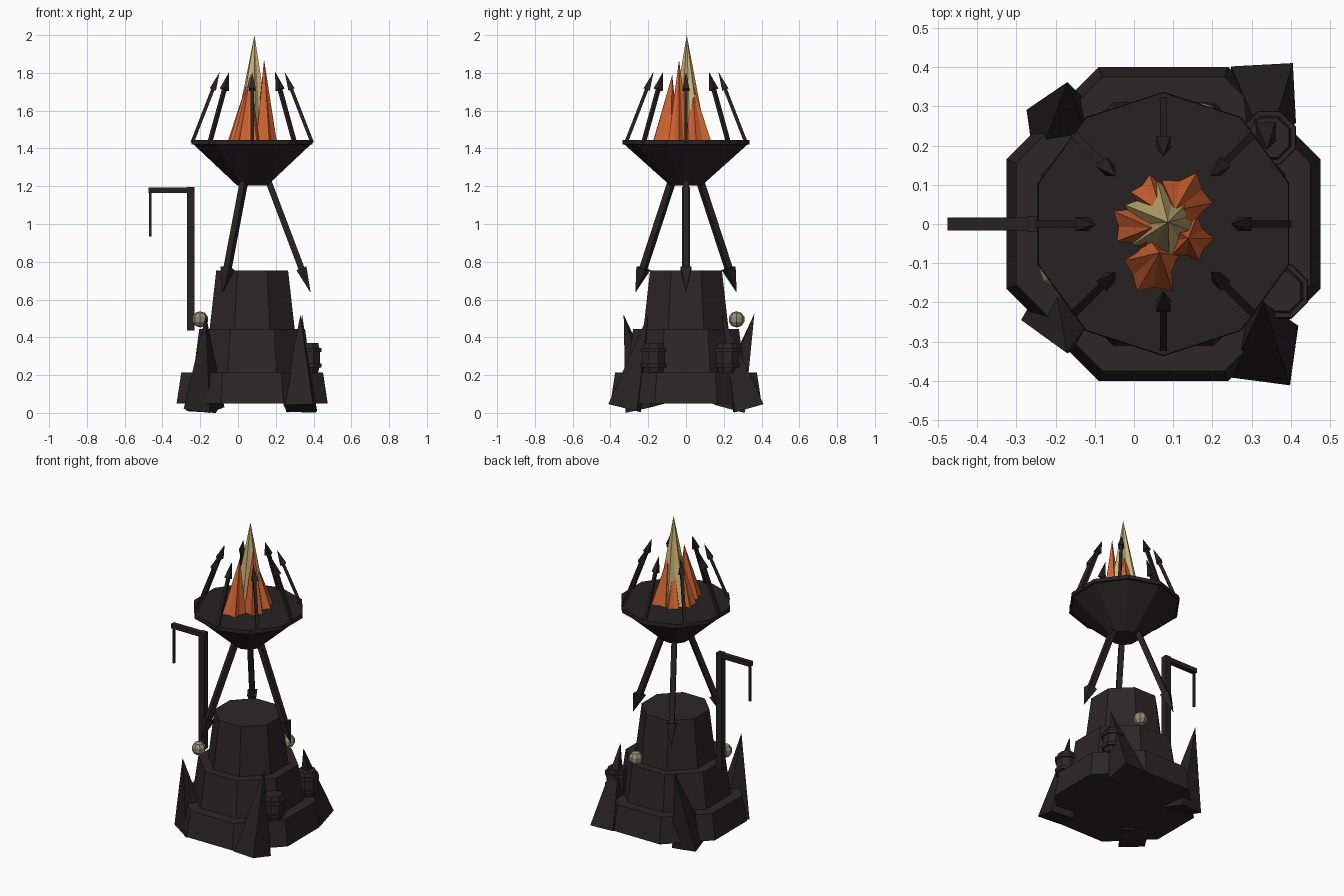
import bpy, bmesh, random
from math import pi, cos, sin, radians
from mathutils import Vector, Matrix

cube = bpy.data.objects.get("Cube")
if cube:
    bpy.data.objects.remove(cube, do_unlink=True)

random.seed(4)
CX = 0.075  # tower axis


def material(name, rgb):
    m = bpy.data.materials.new(name)
    m.use_nodes = True
    m.diffuse_color = (*rgb, 1)
    bsdf = next(n for n in m.node_tree.nodes if n.type == 'BSDF_PRINCIPLED')
    bsdf.inputs["Base Color"].default_value = (*rgb, 1)
    return m


STONE = material("dark stone", (0.027, 0.019, 0.019))
IRON = material("dark iron", (0.02, 0.016, 0.016))
ORANGE = material("flame orange", (0.68, 0.13, 0.03))
YELLOW = material("flame yellow", (0.62, 0.46, 0.19))
BONE = material("bone", (0.3, 0.26, 0.18))


def finish(name, bm, mat):
    bmesh.ops.recalc_face_normals(bm, faces=bm.faces)
    mesh = bpy.data.meshes.new(name)
    bm.to_mesh(mesh)
    bm.free()
    mesh.materials.append(mat)
    obj = bpy.data.objects.new(name, mesh)
    bpy.context.collection.objects.link(obj)
    return obj


def lathe(bm, profile, sides, turn=0.0, matrix=Matrix()):
    """Stack polygon rings from (radius, height) pairs; radius 0 makes a point."""
    rings = []
    for r, z in profile:
        count = sides if r else 1
        rings.append([bm.verts.new(matrix @ Vector((r * cos(turn + 2 * pi * i / sides),
                                                    r * sin(turn + 2 * pi * i / sides), z)))
                      for i in range(count)])
    for low, high in zip(rings, rings[1:]):
        for i in range(sides):
            j = (i + 1) % sides
            quad = [low[i], low[j % len(low)], high[j % len(high)], high[i % len(high)]]
            bm.faces.new(list(dict.fromkeys(quad)))
    for ring in (rings[0], rings[-1]):
        if len(ring) > 2:
            bm.faces.new(ring)


def box(name, low, high, mat):
    low, high = Vector(low), Vector(high)
    bm = bmesh.new()
    bmesh.ops.create_cube(bm, size=1, matrix=Matrix.Translation((low + high) / 2)
                          @ Matrix.Diagonal((*(high - low), 1)))
    return finish(name, bm, mat)


def aim(start, end, spin=0.0):
    """Matrix with its z axis running from start to end."""
    d = end - start
    z = d.normalized()
    x = Vector((cos(spin), sin(spin), 0))
    x = (x - z * x.dot(z)).normalized()
    m = Matrix((x, z.cross(x), z)).transposed().to_4x4()
    return Matrix.Translation(start) @ m, d.length


def spear(name, start, end, spin, shaft, head, head_length):
    m, length = aim(start, end, spin)
    neck = length - head_length
    bm = bmesh.new()
    lathe(bm, [(shaft, 0), (shaft, neck), (head, neck), (0, length)], 4, pi / 4, m)
    return finish(name, bm, IRON)


def polar(angle, r, z):
    return Vector((CX + r * cos(angle), r * sin(angle), z))


# Stepped octagonal tower, flat sides along the axes
axis = Matrix.Translation((CX, 0, 0))
flat = 1 / cos(pi / 8)
for name, bottom, top, z0, z1 in (("lower_tier", 0.4, 0.375, 0.05, 0.215),
                                  ("middle_tier", 0.31, 0.28, 0.215, 0.445),
                                  ("upper_tier", 0.225, 0.19, 0.445, 0.755)):
    bm = bmesh.new()
    lathe(bm, [(bottom * flat, z0), (top * flat, z1)], 8, pi / 8, axis)
    finish(name, bm, STONE)

# Fire bowl with a rim
bm = bmesh.new()
lathe(bm, [(0.085, 1.205), (0.325, 1.42), (0.337, 1.42), (0.335, 1.445)], 10, pi / 2, axis)
finish("fire_bowl", bm, IRON)

# Three pointed legs under the bowl
for i in range(3):
    a = i * 2 * pi / 3
    spear(f"bowl_leg_{i + 1}", polar(a, 0.085, 1.23), polar(a, 0.31, 0.635), a, 0.023, 0.04, 0.14)

# Eight spikes leaning in around the rim
for i in range(8):
    a = i * pi / 4
    spear(f"rim_spike_{i + 1}", polar(a, 0.318, 1.43), polar(a, 0.172, 1.805), a, 0.013, 0.025, 0.1)


# Flames: fluted cones with a leaning tip
def flame(name, x, y, radius, tip, mat, lobes=5):
    bm = bmesh.new()
    apex = bm.verts.new(tip)
    ring = []
    for i in range(lobes * 2):
        a = pi * i / lobes + x * 9
        r = radius * (random.uniform(0.95, 1.1) if i % 2 == 0 else 0.7)
        ring.append(bm.verts.new((x + r * cos(a), y + r * sin(a), 1.44)))
    for i, v in enumerate(ring):
        bm.faces.new((v, ring[(i + 1) % len(ring)], apex))
    bm.faces.new(ring)
    finish(name, bm, mat)


flame("flame_core", 0.075, 0.01, 0.105, (0.087, 0.004, 2.0), YELLOW, 6)
flame("flame_right", 0.145, -0.04, 0.058, (0.138, -0.037, 1.87), ORANGE)
flame("flame_front", 0.045, -0.11, 0.075, (0.065, -0.073, 1.79), ORANGE)
flame("flame_left", 0.005, -0.005, 0.065, (0.045, -0.01, 1.74), ORANGE)
flame("flame_back", 0.13, 0.06, 0.075, (0.105, 0.035, 1.74), ORANGE)
flame("flame_rear_left", 0.045, 0.07, 0.055, (0.07, 0.03, 1.7), ORANGE)

# Gallows post, arm and hanging rod
box("gallows_post", (-0.27, -0.02, 0.435), (-0.23, 0.02, 1.195), IRON)
box("gallows_arm", (-0.475, -0.016, 1.165), (-0.232, 0.016, 1.193), IRON)
box("hanging_rod", (-0.47, -0.006, 0.935), (-0.458, 0.006, 1.17), IRON)

# Rock shards: right pair lean in, left pair lean out
for name, base, tip, turn in (
        ("shard_front_left", (0.33, -0.325, 0.025), (0.33, -0.2, 0.52), -8),
        ("shard_back_left", (0.33, 0.33, 0.025), (0.34, 0.19, 0.52), 3),
        ("shard_front_right", (-0.18, -0.215, 0.025), (-0.17, -0.33, 0.52), -30),
        ("shard_back_right", (-0.185, 0.225, 0.025), (-0.17, 0.362, 0.525), 8)):
    m, length = aim(Vector(base), Vector(tip), radians(turn))
    bm = bmesh.new()
    lathe(bm, [(0.112, 0), (0, length)], 4, pi / 4, m)
    finish(name, bm, IRON)

# Barrels with two hoops
BARREL = [(0.052, 0.21), (0.06, 0.24), (0.072, 0.24), (0.074, 0.262), (0.064, 0.262),
          (0.064, 0.322), (0.074, 0.322), (0.072, 0.344), (0.06, 0.344), (0.054, 0.37)]
for name, x, y in (("front_barrel", 0.375, -0.172), ("back_barrel", 0.345, 0.22)):
    bm = bmesh.new()
    lathe(bm, BARREL, 8, pi / 8, Matrix.Translation((x, y, 0)))
    finish(name, bm, STONE)

# Round bone lumps resting on the middle tier
for name, x, y in (("front_bone", -0.2, -0.12), ("back_bone", 0.175, 0.268)):
    bm = bmesh.new()
    bmesh.ops.create_uvsphere(bm, u_segments=8, v_segments=5, radius=0.043,
                              matrix=Matrix.Translation((x, y, 0.495)))
    finish(name, bm, BONE)
